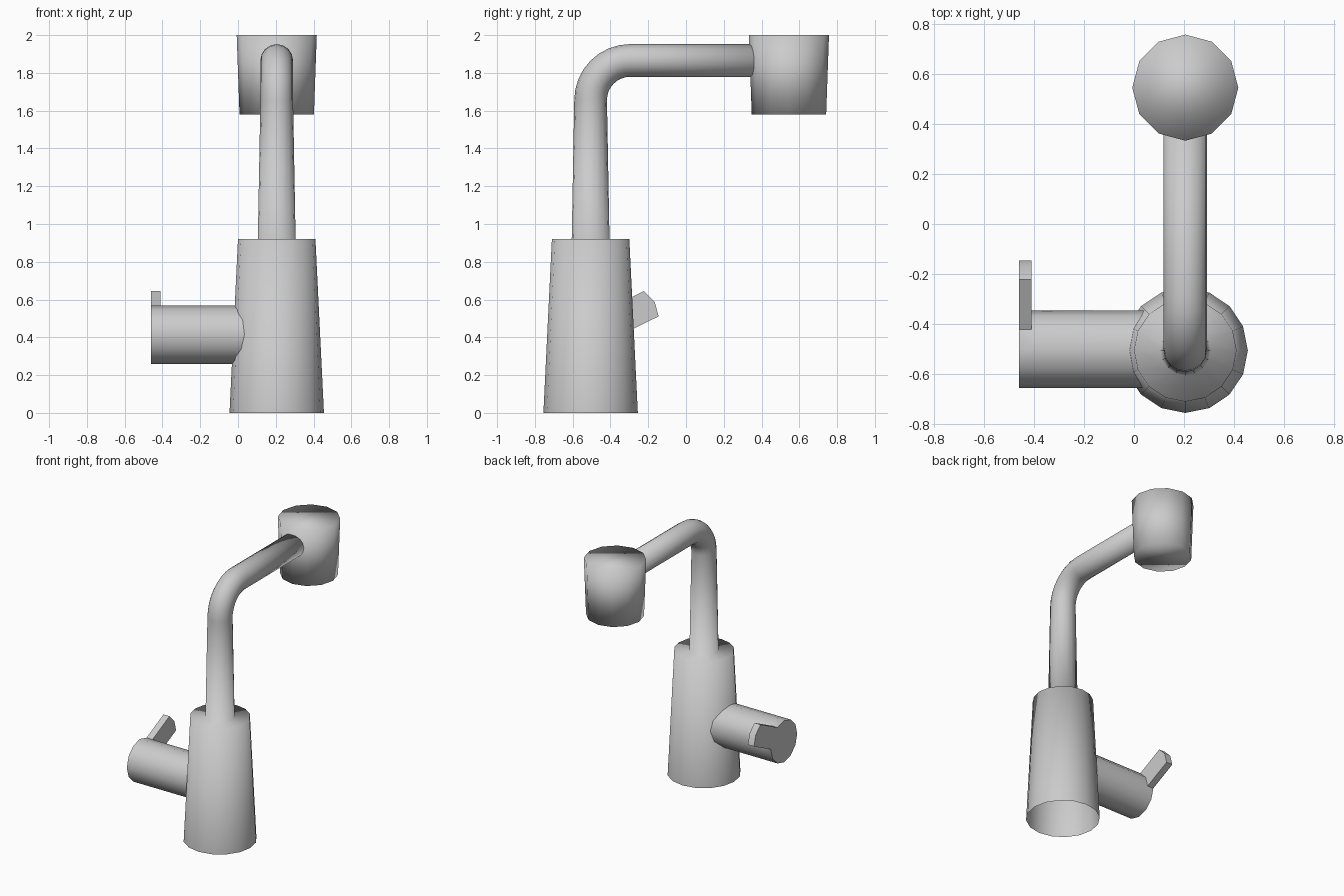
import bpy, bmesh
from math import sin, cos, pi, radians
from mathutils import Vector

if "Cube" in bpy.data.objects:
    bpy.data.objects.remove(bpy.data.objects["Cube"])

X, Y, Z = Vector((1, 0, 0)), Vector((0, 1, 0)), Vector((0, 0, 1))


def loft(bm, rings, sides, cap_start=True, cap_end=True):
    """Skin a list of (centre, radius, u, v) rings."""
    loops = []
    for c, r, u, v in rings:
        loops.append([bm.verts.new(Vector(c) + r * (cos(2 * pi * k / sides) * u + sin(2 * pi * k / sides) * v))
                      for k in range(sides)])
    skins = []
    for a, b in zip(loops, loops[1:]):
        skins.append([bm.faces.new((a[k], a[(k + 1) % sides], b[(k + 1) % sides], b[k]))
                      for k in range(sides)])
    if cap_start:
        bm.faces.new(loops[0][::-1])
    if cap_end:
        bm.faces.new(loops[-1])
    return skins


def finish(bm, name, angle=None):
    me = bpy.data.meshes.new(name)
    bm.to_mesh(me)
    bm.free()
    ob = bpy.data.objects.new(name, me)
    bpy.context.collection.objects.link(ob)
    for p in me.polygons:
        p.use_smooth = True
    if angle:
        bpy.ops.object.select_all(action='DESELECT')
        ob.select_set(True)
        bpy.context.view_layer.objects.active = ob
        bpy.ops.object.shade_smooth_by_angle(angle=radians(angle))
    return ob


CX, CY = 0.205, -0.505

# tapered base flowing into the bent spout pipe, open underneath
rings = [((CX, CY, z), r, X, Y) for z, r in ((0, 0.25), (0.92, 0.205), (0.92, 0.10))]
BEND, TOP, PIPE = 0.21, 1.866, 0.0865
for i in range(9):
    a = i / 8 * pi / 2
    centre = (CX, CY + BEND * (1 - cos(a)), TOP - BEND + BEND * sin(a))
    rings.append((centre, PIPE, X, Vector((0, cos(a), -sin(a)))))
rings.append(((CX, 0.37, TOP), PIPE, X, -Z))
bm = bmesh.new()
loft(bm, rings, 16, cap_start=False)
finish(bm, "base_and_spout")

# outlet head, slightly wider at the top
bm = bmesh.new()
loft(bm, [((CX, 0.545, 1.58), 0.197, X, Y), ((CX, 0.545, 2.0), 0.212, X, Y)], 12)
finish(bm, "outlet_head")

# side valve barrel with a lever pulled out of its end band
bm = bmesh.new()
skins = loft(bm, [((x, -0.5, 0.413), 0.155, Y, Z) for x in (-0.46, -0.41, 0.06)], 12)
ext = bmesh.ops.extrude_face_region(bm, geom=skins[0][:2])
tip = [g for g in ext["geom"] if isinstance(g, bmesh.types.BMVert)]
bmesh.ops.translate(bm, verts=tip, vec=(0, 0.2, 0.098))
finish(bm, "side_valve_lever", 45)
